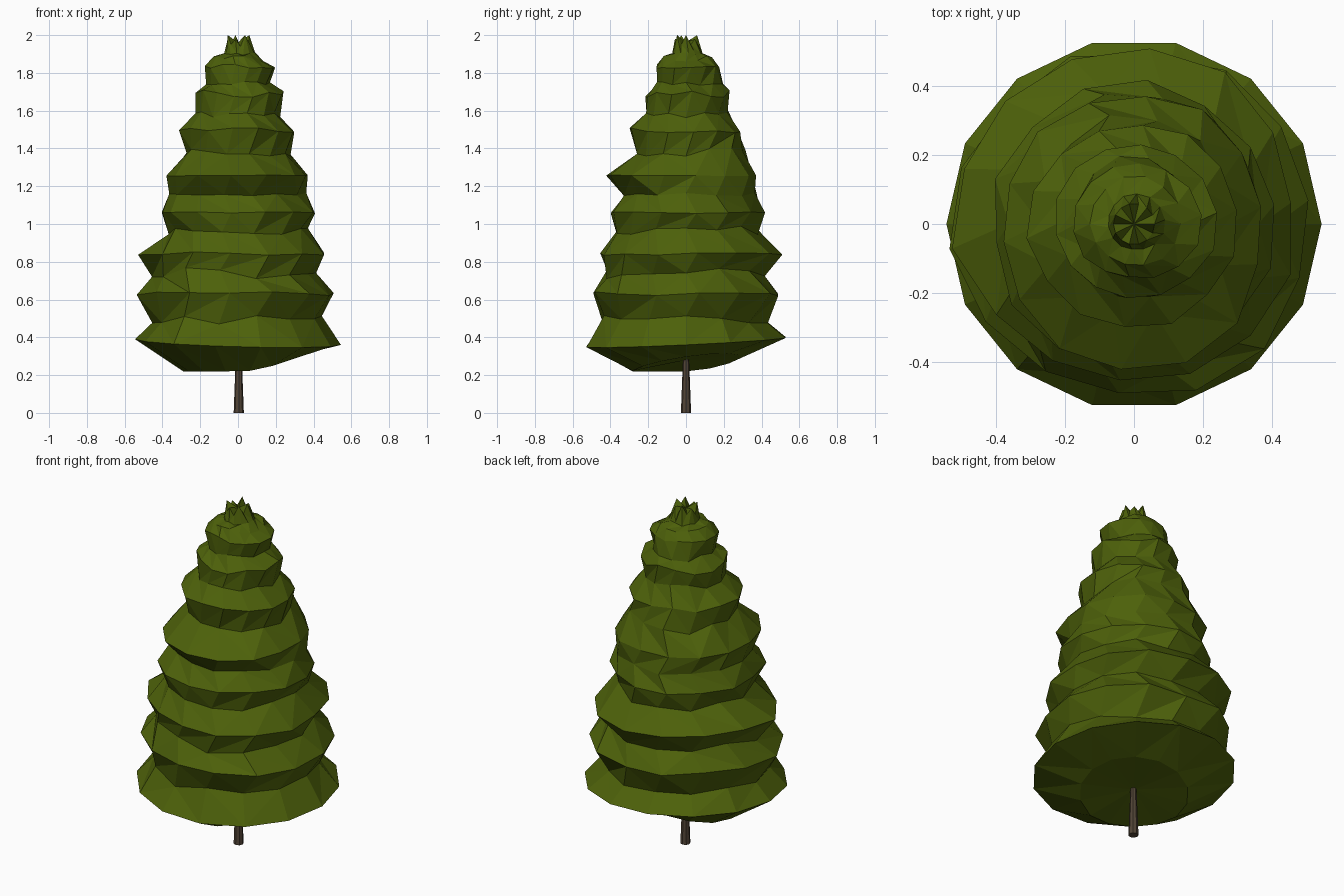
import bpy, bmesh, math, random

if "Cube" in bpy.data.objects:
    bpy.data.objects.remove(bpy.data.objects["Cube"])
random.seed(8)


def material(name, col):
    m = bpy.data.materials.new(name)
    m.diffuse_color = (*col, 1)
    m.use_nodes = True
    m.node_tree.nodes["Principled BSDF"].inputs["Base Color"].default_value = m.diffuse_color
    return m


def make_object(name, bm, mat):
    bmesh.ops.recalc_face_normals(bm, faces=bm.faces)
    me = bpy.data.meshes.new(name)
    bm.to_mesh(me)
    bm.free()
    me.materials.append(mat)
    ob = bpy.data.objects.new(name, me)
    bpy.context.collection.objects.link(ob)
    return ob


def loft(rings, bottom, top):
    """Skin equal-sized rings with triangles, closing both ends to a centre point."""
    bm = bmesh.new()
    vs = [[bm.verts.new(p) for p in r] for r in rings]
    n = len(vs[0])
    for a, b in zip(vs, vs[1:]):
        for i in range(n):
            j = (i + 1) % n
            if random.random() < 0.5:
                bm.faces.new((a[i], a[j], b[j]))
                bm.faces.new((a[i], b[j], b[i]))
            else:
                bm.faces.new((a[i], a[j], b[i]))
                bm.faces.new((a[j], b[j], b[i]))
    for ring, tip in ((vs[0], bottom), (vs[-1], top)):
        c = bm.verts.new(tip)
        for i in range(n):
            bm.faces.new((c, ring[i], ring[(i + 1) % n]))
    return bm


leaf = material("leaf green", (0.074, 0.118, 0.003))
bark = material("bark brown", (0.085, 0.06, 0.038))

# foliage: ridges and grooves (height, reach to -x, +x, -y, +y, height jitter)
SIDES = 14
profile = [(0.49, .47, .455, .455, .43, .025), (0.63, .53, .52, .51, .505, .012),
           (0.74, .445, .415, .44, .44, .03), (0.85, .52, .47, .45, .53, .015),
           (0.965, .37, .36, .385, .395, .025), (1.06, .42, .41, .41, .415, .004),
           (1.155, .355, .36, .33, .38, .01), (1.255, .375, .385, .43, .38, .004),
           (1.38, .27, .275, .27, .32, .025), (1.495, .31, .31, .3, .295, .015),
           (1.585, .22, .22, .21, .22, .025), (1.69, .235, .24, .21, .235, .02),
           (1.745, .165, .165, .155, .2, .015), (1.835, .18, .195, .16, .175, .015),
           (1.875, .13, .14, .12, .14, .015), (1.9, .075, .09, .075, .09, .01)]


def angles(shift=0.0):
    return [2 * math.pi * (i + shift) / SIDES for i in range(SIDES)]


rings = []
# underside rim, lifted towards the back right, then the wide skirt edge
rings.append([(0.29 * math.cos(a), 0.29 * math.sin(a),
               max(0.22, 0.255 + 0.06 * math.cos(a - math.pi / 4))) for a in angles()])
rings.append([(0.545 * math.cos(a), 0.54 * math.sin(a),
               0.375 - 0.015 * math.cos(a) + 0.025 * math.sin(a)) for a in angles()])
for k, (z, xn, xp, yn, yp, dz) in enumerate(profile):
    ring = []
    for a in angles(0.3 * (k % 2)):
        c, s = math.cos(a), math.sin(a)
        r = (xp if c > 0 else xn) * c * c + (yp if s > 0 else yn) * s * s
        r *= random.uniform(0.96, 1.03)
        ring.append((r * c, r * s, z + random.uniform(-dz, dz)))
    rings.append(ring)
# jagged crown
rings.append([(0.06 * math.cos(a), 0.06 * math.sin(a),
               (2.0, 1.95, 1.98, 1.94)[i % 4]) for i, a in enumerate(angles())])
make_object("foliage", loft(rings, (0, 0, 0.28), (0, 0, 1.96)), leaf)

# trunk: slim tapered eight-sided stem
bm = bmesh.new()
bmesh.ops.create_cone(bm, cap_ends=True, segments=8, radius1=0.027, radius2=0.015, depth=0.32)
bmesh.ops.translate(bm, verts=bm.verts, vec=(0.004, 0, 0.16))
make_object("trunk", bm, bark)
